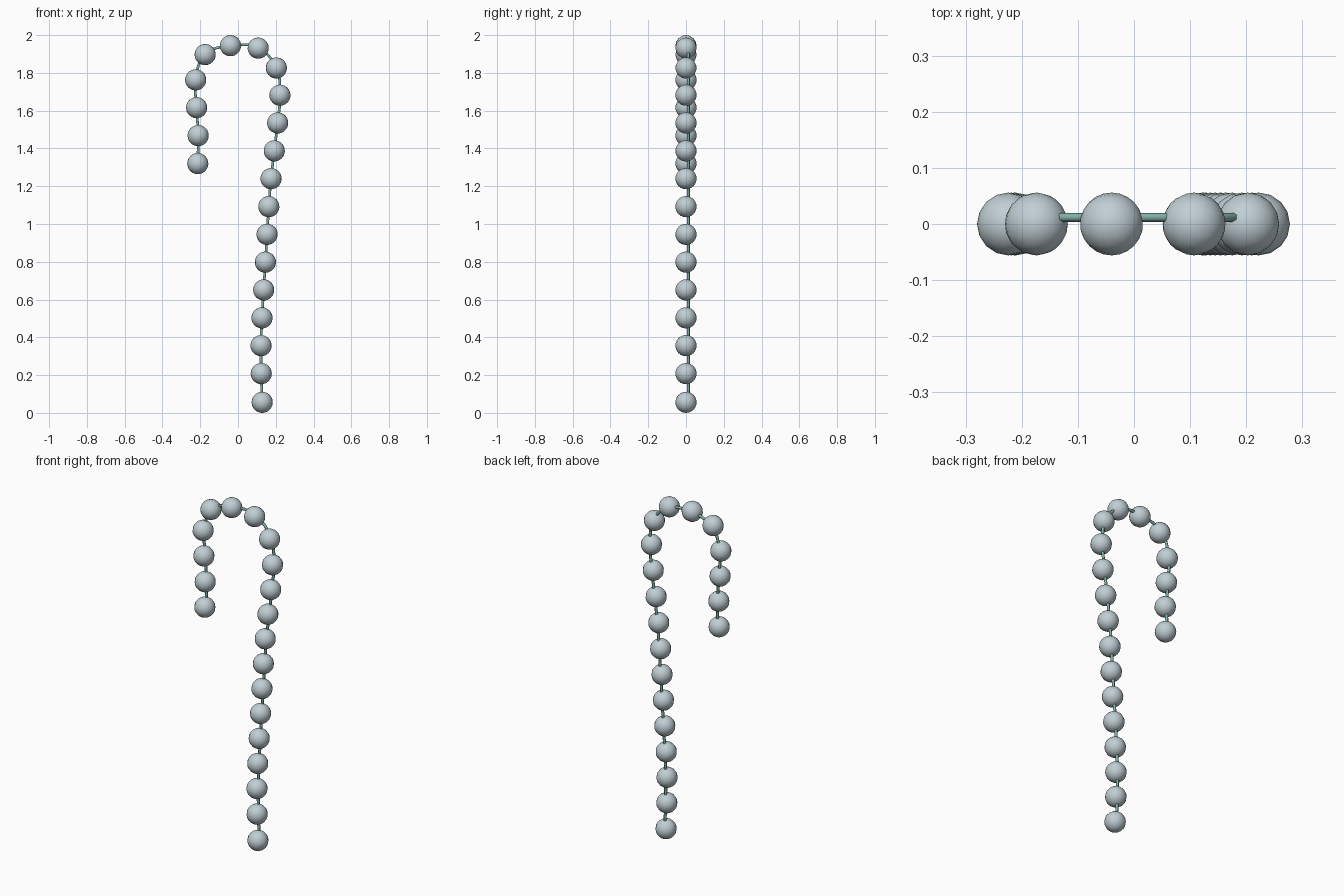
import bpy
from mathutils import Vector

if "Cube" in bpy.data.objects:
    bpy.data.objects.remove(bpy.data.objects["Cube"])

RADIUS = 0.056
CORD_Y = 0.012

# Bead centres (x, z) along the hook, from the short hanging end to the foot
PATH = [(-0.213, 1.32), (-0.211, 1.468), (-0.219, 1.616), (-0.224, 1.763),
        (-0.174, 1.897), (-0.04, 1.944), (0.107, 1.931), (0.203, 1.826),
        (0.222, 1.682), (0.210, 1.535), (0.192, 1.387), (0.175, 1.24),
        (0.163, 1.092), (0.154, 0.945), (0.145, 0.798), (0.136, 0.651),
        (0.127, 0.503), (0.122, 0.356), (0.123, 0.208), (0.128, 0.056)]
points = [Vector((x, 0, z)) for x, z in PATH]


def material(name, rgb):
    mat = bpy.data.materials.new(name)
    mat.diffuse_color = (*rgb, 1)
    mat.use_nodes = True
    mat.node_tree.nodes["Principled BSDF"].inputs["Base Color"].default_value = mat.diffuse_color
    return mat


pearl = material("pale blue grey", (0.53, 0.62, 0.66))
teal = material("muted teal", (0.22, 0.43, 0.38))

# Beads, each turned to follow the cord
for i, p in enumerate(points):
    tangent = points[min(i + 1, len(points) - 1)] - points[max(i - 1, 0)]
    bpy.ops.mesh.primitive_uv_sphere_add(segments=16, ring_count=12,
                                         radius=RADIUS, location=p)
    bead = bpy.context.object
    bead.name = f"bead_{i + 1:02d}"
    bead.rotation_euler = tangent.to_track_quat('Z', 'Y').to_euler()
    bead.data.materials.append(pearl)
    bpy.ops.object.shade_smooth()

# Thin hexagonal cord running through the beads, slightly behind centre
curve = bpy.data.curves.new("cord", 'CURVE')
curve.dimensions = '3D'
curve.bevel_depth = 0.008
curve.bevel_resolution = 1
curve.resolution_u = 6
curve.use_fill_caps = True
spline = curve.splines.new('BEZIER')
spline.bezier_points.add(len(points) - 1)
for bp, p in zip(spline.bezier_points, points):
    bp.co = p + Vector((0, CORD_Y, 0))
    bp.handle_left_type = bp.handle_right_type = 'AUTO'
curve.materials.append(teal)
cord = bpy.data.objects.new("cord", curve)
bpy.context.collection.objects.link(cord)
